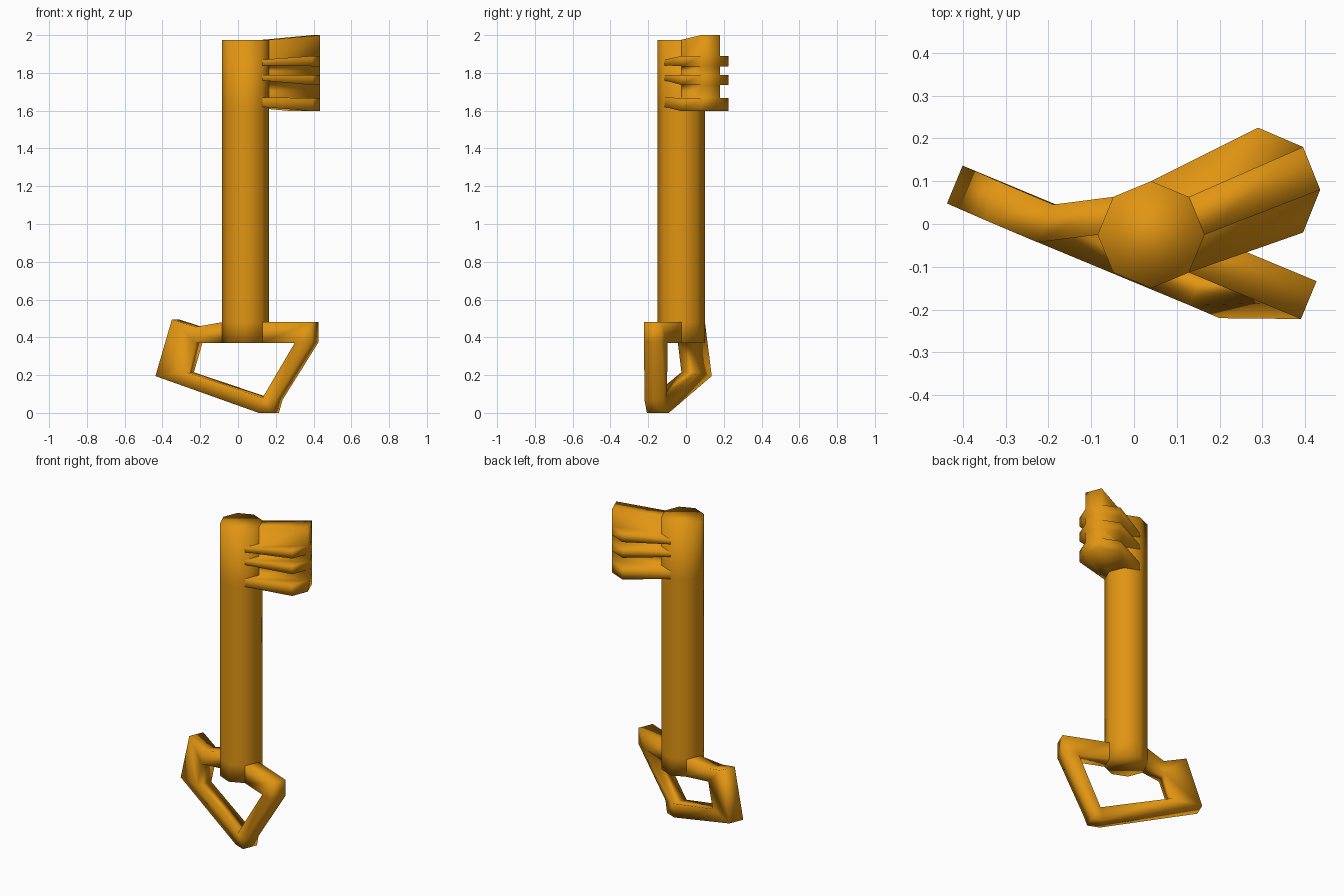
import bpy, bmesh, math

if "Cube" in bpy.data.objects:
    bpy.data.objects.remove(bpy.data.objects["Cube"])

mat = bpy.data.materials.new("Golden")
mat.diffuse_color = (0.75, 0.3, 0.006, 1)
mat.use_nodes = True
mat.node_tree.nodes["Principled BSDF"].inputs["Base Color"].default_value = mat.diffuse_color

CX, CY, R = 0.04, -0.025, 0.125


def ring_point(k):
    a = math.radians(45 * k)
    return (CX + R * math.cos(a), CY + R * math.sin(a))


def finish(name, bm):
    bmesh.ops.remove_doubles(bm, verts=bm.verts, dist=0.0005)
    bmesh.ops.recalc_face_normals(bm, faces=bm.faces)
    for f in bm.faces:
        f.smooth = True
    me = bpy.data.meshes.new(name)
    bm.to_mesh(me)
    bm.free()
    me.materials.append(mat)
    ob = bpy.data.objects.new(name, me)
    bpy.context.collection.objects.link(ob)
    return ob


def quad(bm, *pts):
    bm.faces.new([bm.verts.new(p) for p in pts])


# Octagonal shaft with rings where the handle and bit attach
bm = bmesh.new()
rings = [[bm.verts.new((*ring_point(k), z)) for k in range(8)]
         for z in (0.37, 0.48, 1.62, 1.975)]
for a, b in zip(rings, rings[1:]):
    for k in range(8):
        n = (k + 1) % 8
        bm.faces.new((a[k], a[n], b[n], b[k]))
bm.faces.new(rings[0][::-1])
bm.faces.new(rings[-1])
finish("key_shaft", bm)

# Bit: three shaft faces pulled outwards, full width on teeth, one face wide in gaps
z_root = [1.62, 1.67, 1.76, 1.79, 1.84, 1.87, 1.975]
z_tip = [1.597, 1.667, 1.735, 1.79, 1.835, 1.89, 2.0]
tips = [(0.395, -0.02), (0.435, 0.08), (0.395, 0.18), (0.29, 0.225)]


def root(i, j):
    return (*ring_point(j - 1), z_root[i])


def tip(i, j):
    return (*tips[j], z_tip[i])


def filled(i, j):
    return 0 <= i < 6 and 0 <= j < 3 and (j == 1 or i % 2 == 0)


# the teeth are layers 0, 2 and 4 counted from the bottom
bm = bmesh.new()
for i in range(6):
    for j in range(3):
        if not filled(i, j):
            continue
        quad(bm, tip(i, j), tip(i, j + 1), tip(i + 1, j + 1), tip(i + 1, j))
        for di in (0, 1):
            if not filled(i - 1 + 2 * di, j):
                a = i + di
                quad(bm, root(a, j), root(a, j + 1), tip(a, j + 1), tip(a, j))
            if not filled(i, j - 1 + 2 * di):
                c = j + di
                quad(bm, root(i, c), tip(i, c), tip(i + 1, c), root(i + 1, c))
finish("key_bit", bm)

# Handle loop: front-edge sections as (outer x, y, z), (inner x, y, z)
lx, ly = ring_point(4)
rx, ry = ring_point(7)
sections = [
    ((lx, ly, 0.48), (lx, ly, 0.37)),
    ((-0.225, -0.043, 0.455), (-0.225, -0.043, 0.37)),
    ((-0.35, 0.01, 0.495), (-0.225, -0.043, 0.37)),
    ((-0.437, 0.048, 0.195), (-0.27, -0.024, 0.215)),
    ((0.11, -0.18, 0.0), (0.13, -0.19, 0.08)),
    ((0.18, -0.207, 0.0), (0.13, -0.19, 0.08)),
    ((0.20, -0.22, 0.07), (0.13, -0.19, 0.08)),
    ((0.39, -0.222, 0.375), (0.30, -0.185, 0.37)),
    ((0.39, -0.222, 0.48), (0.30, -0.185, 0.37)),
    ((rx, ry, 0.48), (rx, ry, 0.37)),
]
bm = bmesh.new()


def back(p):
    # the back edge is one octagon side behind the front edge
    return (p[0] + 0.0366, p[1] + 0.0884, p[2])


def face(*pts):
    unique = list(dict.fromkeys(pts))
    if len(unique) > 2:
        quad(bm, *unique)


for (o1, i1), (o2, i2) in zip(sections, sections[1:]):
    loop1 = (o1, i1, back(i1), back(o1))
    loop2 = (o2, i2, back(i2), back(o2))
    for k in range(4):
        n = (k + 1) % 4
        face(loop1[k], loop1[n], loop2[n], loop2[k])
finish("key_handle", bm)
